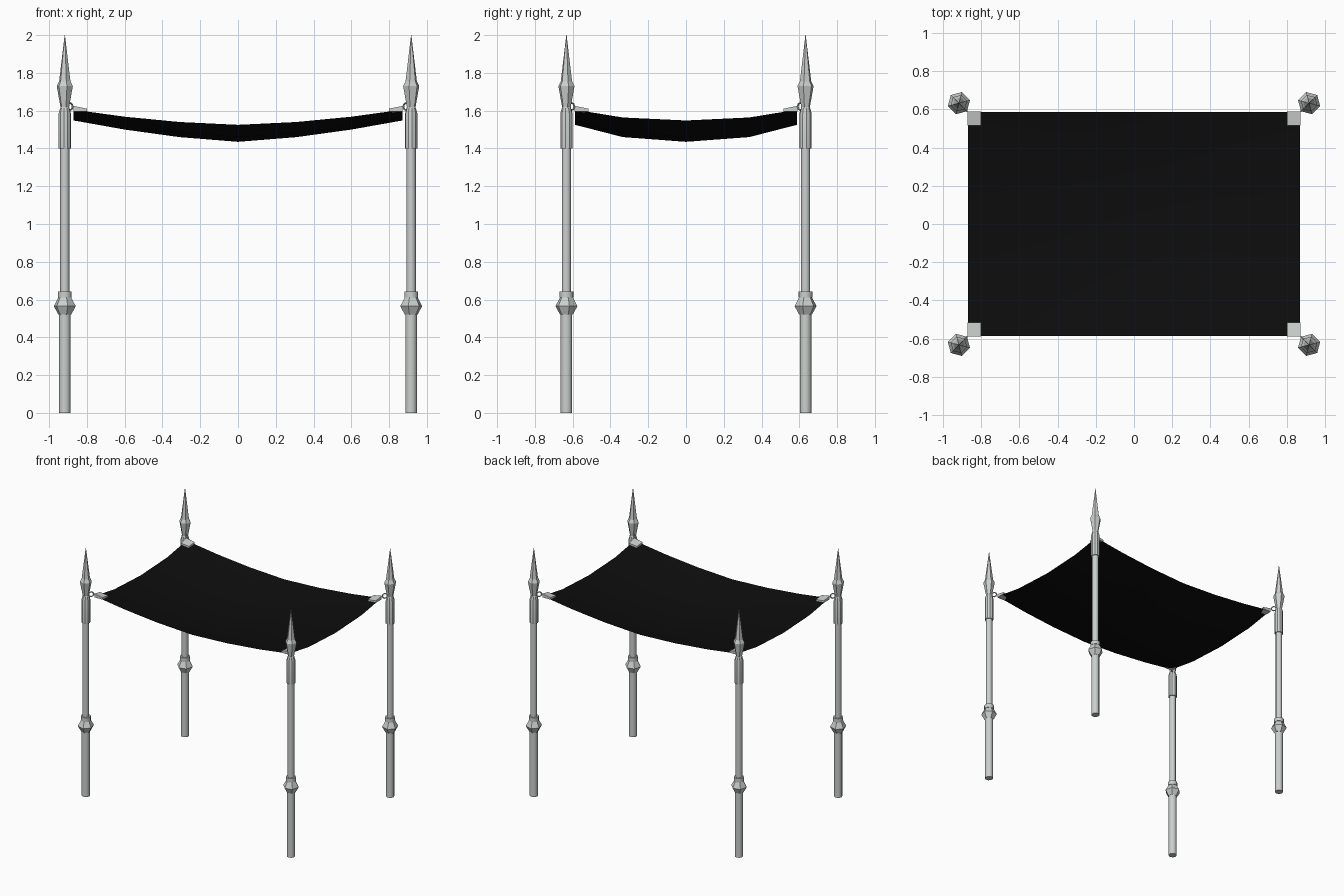
import bpy, bmesh, math
from mathutils import Matrix, Vector

cube = bpy.data.objects.get("Cube")
if cube:
    bpy.data.objects.remove(cube, do_unlink=True)


def material(name, rgb):
    m = bpy.data.materials.new(name)
    m.use_nodes = True
    m.diffuse_color = (*rgb, 1)
    m.node_tree.nodes["Principled BSDF"].inputs["Base Color"].default_value = (*rgb, 1)
    return m


METAL = material("pale_grey_metal", (0.60, 0.63, 0.61))
CLOTH = material("black_cloth", (0.004, 0.004, 0.004))


def finish(name, bm, mat, angle=None):
    bmesh.ops.recalc_face_normals(bm, faces=bm.faces)
    mesh = bpy.data.meshes.new(name)
    bm.to_mesh(mesh)
    bm.free()
    mesh.materials.append(mat)
    ob = bpy.data.objects.new(name, mesh)
    bpy.context.collection.objects.link(ob)
    if angle:
        bpy.ops.object.select_all(action="DESELECT")
        ob.select_set(True)
        bpy.context.view_layer.objects.active = ob
        bpy.ops.object.shade_smooth_by_angle(angle=math.radians(angle))
    return ob


def lathe(name, profile, sides, turn, place, angle=None):
    """Stack of rings (radius, height) closed at both ends."""
    bm = bmesh.new()
    rings = []
    for r, z in profile:
        rings.append([bm.verts.new((r * math.cos(turn + math.tau * i / sides),
                                    r * math.sin(turn + math.tau * i / sides), z))
                      for i in range(sides)])
    for a, b in zip(rings, rings[1:]):
        for i in range(sides):
            j = (i + 1) % sides
            bm.faces.new((a[i], a[j], b[j], b[i]))
    bm.faces.new(rings[0])
    bm.faces.new(rings[-1])
    bm.transform(Matrix.Translation(place))
    return finish(name, bm, METAL, angle)


def link(name, centre, heading, major, minor):
    """Small upright ring lying in the vertical plane of the heading."""
    bm = bmesh.new()
    out, up = Vector((math.cos(heading), math.sin(heading), 0)), Vector((0, 0, 1))
    side = out.cross(up)
    rows = []
    for i in range(8):
        a = math.tau * i / 8
        d = out * math.cos(a) + up * math.sin(a)
        rows.append([bm.verts.new(centre + d * (major + minor * math.cos(b)) + side * minor * math.sin(b))
                     for b in (math.tau * k / 6 for k in range(6))])
    for i in range(8):
        for k in range(6):
            n, m = (i + 1) % 8, (k + 1) % 6
            bm.faces.new((rows[i][k], rows[n][k], rows[n][m], rows[i][m]))
    finish(name, bm, METAL, 50)


POST_X, POST_Y = 0.917, 0.633
EDGE_X, EDGE_Y = 0.87, 0.587

for sx, sy, tag in ((1, -1, "front_left"), (-1, -1, "front_right"),
                    (1, 1, "back_left"), (-1, 1, "back_right")):
    base = Vector((sx * POST_X, sy * POST_Y, 0))
    heading = math.atan2(-sy, -sx)

    # Post in three sections, with a faceted knob and a spear finial
    lathe("lower_post_" + tag, [(0.031, 0), (0.031, 0.53)], 10, heading, base, 40)
    lathe("knob_" + tag, [(0.035, 0.52), (0.06, 0.565), (0.035, 0.612)], 6, heading, base)
    lathe("collar_" + tag, [(0.037, 0.61), (0.037, 0.642)], 10, heading, base, 40)
    lathe("upper_post_" + tag, [(0.025, 0.63), (0.025, 1.41)], 10, heading, base, 40)
    lathe("sleeve_" + tag, [(0.033, 1.4), (0.033, 1.585), (0.023, 1.62)], 10, heading, base, 30)
    lathe("finial_" + tag, [(0.022, 1.61), (0.044, 1.73), (0.031, 1.755), (0.001, 2)],
          6, heading, base)

    # Link from the post to the cloth clip
    link("ring_" + tag, Vector((sx * 0.889, sy * 0.605, 1.622)), heading, 0.019, 0.005)

    # Folded clip gripping the cloth corner
    bm = bmesh.new()
    bmesh.ops.create_cube(bm, size=1)
    bmesh.ops.scale(bm, vec=(0.072, 0.072, 0.03), verts=bm.verts)
    for v in bm.verts:
        if v.co.x * sx < 0 or v.co.y * sy < 0:
            v.co.z *= 0.5
        v.co.z += 0.1 * (v.co.x * sx + v.co.y * sy)
    bm.transform(Matrix.Translation((sx * 0.836, sy * 0.553, 1.603)))
    finish("clip_" + tag, bm, METAL)

# Sagging cloth: (position, height along middle, height along long edge)
half = [(0, 1.435, 1.525), (0.31, 1.46, 1.54), (0.6, 1.5, 1.568), (EDGE_X, 1.548, 1.605)]
across = [(0, 0), (0.335, 0.28), (EDGE_Y, 1)]
columns = [(-x, a, b) for x, a, b in half[:0:-1]] + half
rows = [(-y, t) for y, t in across[:0:-1]] + across
bm = bmesh.new()
grid = [[bm.verts.new((x, y, a + (b - a) * t)) for x, a, b in columns] for y, t in rows]
for lower, upper in zip(grid, grid[1:]):
    for i in range(len(columns) - 1):
        bm.faces.new((lower[i], lower[i + 1], upper[i + 1], upper[i]))
finish("canopy_cloth", bm, CLOTH, 40)
